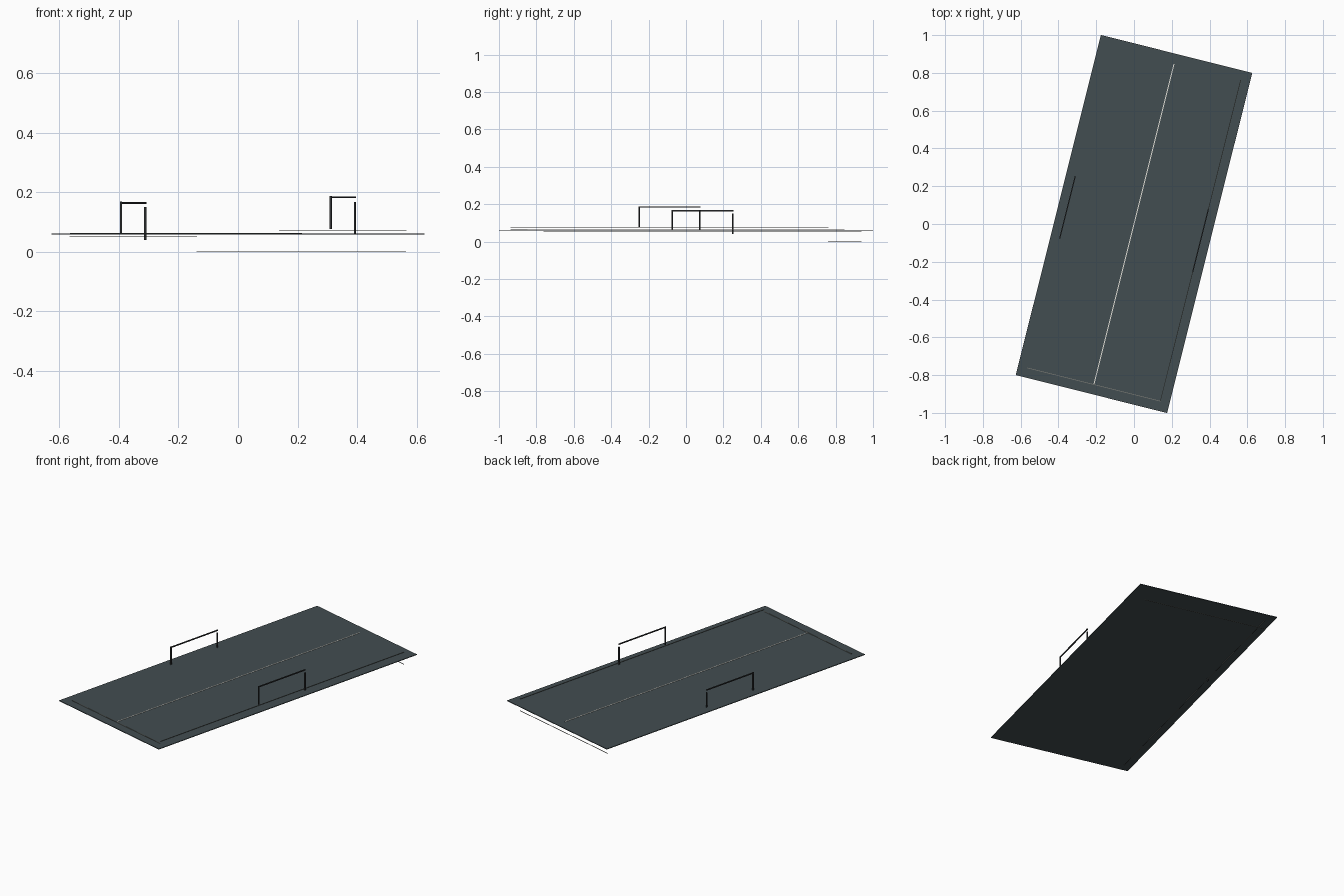
import bpy, math
from mathutils import Matrix, Vector

if "Cube" in bpy.data.objects:
    bpy.data.objects.remove(bpy.data.objects["Cube"])

TURN = Matrix.Rotation(math.radians(-14.05), 4, 'Z')   # whole panel is turned in plan
HALF_W, HALF_L = 0.413, 0.928
RAIL_U, RAIL_V = 0.363, 0.876


def material(name, rgb):
    m = bpy.data.materials.new(name)
    m.diffuse_color = (*rgb, 1)
    m.use_nodes = True
    m.node_tree.nodes["Principled BSDF"].inputs["Base Color"].default_value = m.diffuse_color
    return m


slate = material("slate", (0.055, 0.075, 0.082))
dark = material("dark_metal", (0.035, 0.038, 0.04))
pale = material("pale_line", (0.75, 0.74, 0.68))
trim = material("trim", (0.2, 0.2, 0.18))


def box(name, centre, size, mat):
    """Box in panel coordinates: u across, v along, z up."""
    bpy.ops.mesh.primitive_cube_add(size=1)
    ob = bpy.context.object
    ob.name = name
    ob.data.transform(TURN @ Matrix.Translation(Vector(centre)) @ Matrix.Diagonal((*size, 1)))
    ob.data.materials.append(mat)
    return ob


# Thin main panel and its centre stripe
box("panel", (0, 0, 0.06), (2 * HALF_W, 2 * HALF_L, 0.004), slate)
box("centre_stripe", (0, 0, 0.0625), (0.005, 2 * 0.873, 0.002), pale)

# Fine trim rails just inside each edge, at staggered heights
box("right_rail", (RAIL_U, 0, 0.073), (0.003, 2 * RAIL_V, 0.002), trim)
box("left_rail", (-RAIL_U, 0, 0.053), (0.003, 2 * RAIL_V, 0.002), trim)
box("front_rail", (0, -RAIL_V, 0.063), (2 * RAIL_U, 0.003, 0.002), trim)
box("back_rail", (0, RAIL_V, 0.001), (2 * RAIL_U, 0.003, 0.002), trim)

# Two handles: a bar over two posts of differing heights
for side, u, bar_z, posts in (
        ("right", RAIL_U, 0.184, ((-1, 0.078, 0.188), (1, 0.058, 0.168))),
        ("left", -RAIL_U, 0.165, ((-1, 0.060, 0.170), (1, 0.041, 0.151)))):
    box(side + "_handle_bar", (u, 0, bar_z), (0.006, 0.338, 0.006), dark)
    for s, low, high in posts:
        end = "front" if s < 0 else "back"
        box(f"{side}_{end}_handle_post", (u, s * 0.167, (low + high) / 2),
            (0.006, 0.006, high - low), dark)
